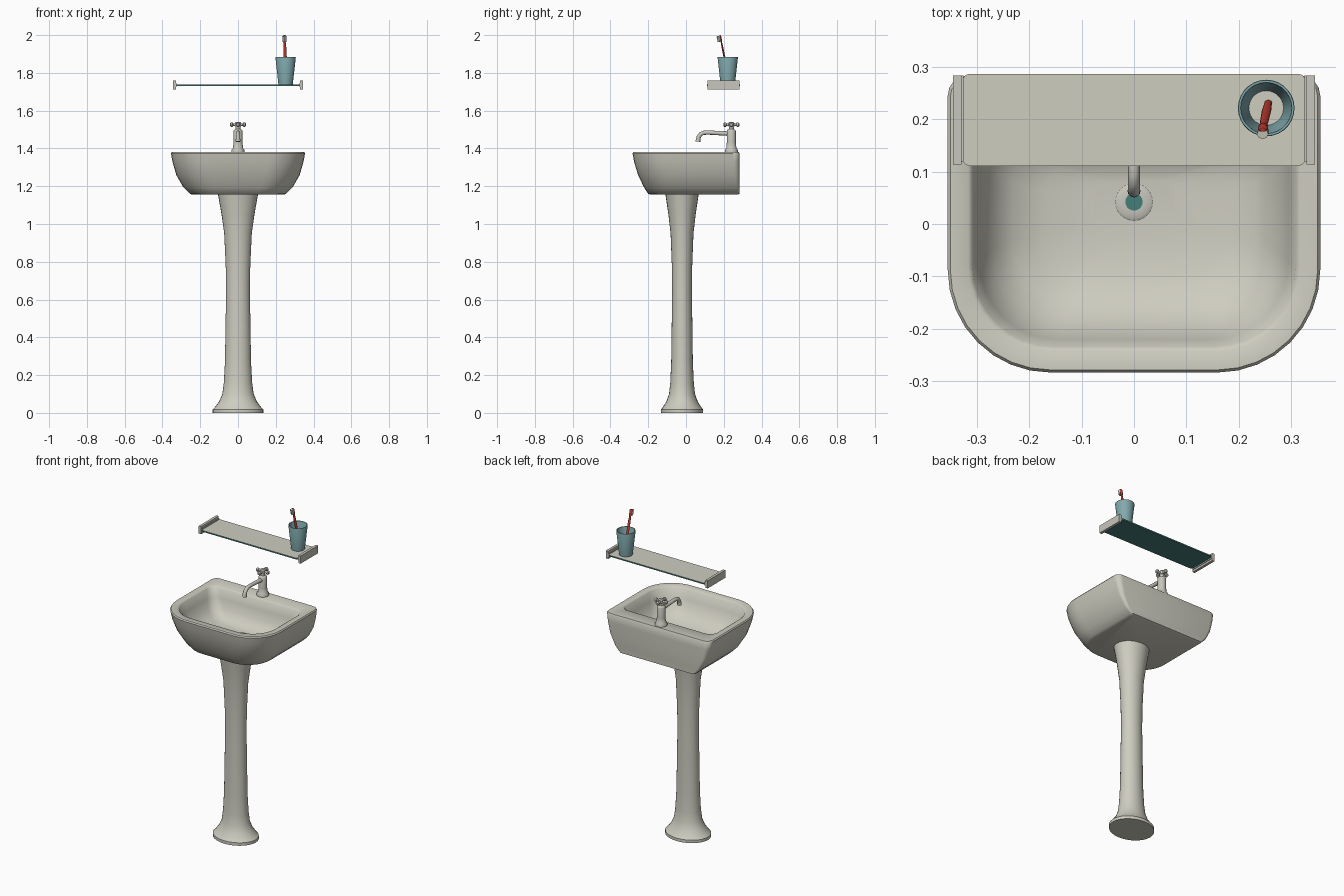
import bpy, bmesh, math
from mathutils import Vector

if "Cube" in bpy.data.objects:
    bpy.data.objects.remove(bpy.data.objects["Cube"])


def mat(name, rgb):
    m = bpy.data.materials.new(name)
    m.diffuse_color = (*rgb, 1)
    m.use_nodes = True
    m.node_tree.nodes["Principled BSDF"].inputs["Base Color"].default_value = m.diffuse_color
    return m


CERAMIC = mat("cream ceramic", (0.62, 0.61, 0.53))
METAL = mat("pale metal", (0.58, 0.57, 0.51))
GREEN = mat("green glass", (0.06, 0.21, 0.19))
BLUE = mat("blue plastic", (0.22, 0.40, 0.42))
RED = mat("red plastic", (0.52, 0.045, 0.03))


def finish(name, bm, mats, angle=40):
    bmesh.ops.recalc_face_normals(bm, faces=bm.faces)
    me = bpy.data.meshes.new(name)
    bm.to_mesh(me)
    bm.free()
    ob = bpy.data.objects.new(name, me)
    bpy.context.collection.objects.link(ob)
    for m in mats:
        me.materials.append(m)
    bpy.ops.object.select_all(action='DESELECT')
    ob.select_set(True)
    bpy.context.view_layer.objects.active = ob
    if angle:
        bpy.ops.object.shade_smooth_by_angle(angle=math.radians(angle))
    return ob


def loft(name, rings, m, caps=(True, True), angle=40):
    bm = bmesh.new()
    vs = [[bm.verts.new(p) for p in r] for r in rings]
    n = len(vs[0])
    for a, b in zip(vs, vs[1:]):
        for i in range(n):
            j = (i + 1) % n
            bm.faces.new((a[i], a[j], b[j], b[i]))
    if caps[0]:
        bm.faces.new(vs[0][::-1])
    if caps[1]:
        bm.faces.new(vs[-1])
    return finish(name, bm, [m], angle)


def ellipse(cx, cy, z, rx, ry=None, n=24):
    ry = ry or rx
    return [(cx + rx * math.cos(2 * math.pi * i / n), cy + ry * math.sin(2 * math.pi * i / n), z) for i in range(n)]


def tube(name, path, m, n=12, squash=1.0):
    """Sweep of (point, radius) pairs."""
    pts = [Vector(p) for p, r in path]
    rings = []
    for k, (p, r) in enumerate(path):
        t = (pts[min(k + 1, len(pts) - 1)] - pts[max(k - 1, 0)]).normalized()
        u = Vector((1, 0, 0)) if abs(t.x) < 0.9 else Vector((0, 1, 0))
        u = (u - t * u.dot(t)).normalized()
        v = t.cross(u)
        rings.append([pts[k] + r * (u * math.cos(a) + v * squash * math.sin(a))
                      for a in (2 * math.pi * i / n for i in range(n))])
    return loft(name, rings, m)


def box(name, x0, x1, y0, y1, z0, z1, mats, bevel=0):
    bm = bmesh.new()
    bmesh.ops.create_cube(bm, size=1)
    for v in bm.verts:
        v.co = ((x0 + x1) / 2 + v.co.x * (x1 - x0), (y0 + y1) / 2 + v.co.y * (y1 - y0), (z0 + z1) / 2 + v.co.z * (z1 - z0))
    if bevel:
        edges = [e for e in bm.edges if abs(e.verts[0].co.z - e.verts[1].co.z) > 1e-4]
        bmesh.ops.bevel(bm, geom=edges, offset=bevel, segments=3, profile=0.5, affect='EDGES')
    return finish(name, bm, mats, 30)


def d_ring(z, hx, yf, yb, rf, rb):
    """Rounded D outline: large front corners, small back corners."""
    out = []
    for cx, cy, r, start, n in ((hx - rb, yb - rb, rb, 0, 4), (-hx + rb, yb - rb, rb, 90, 4),
                                (-hx + rf, yf + rf, rf, 180, 8), (hx - rf, yf + rf, rf, 270, 8)):
        for i in range(n + 1):
            a = math.radians(start + 90 * i / n)
            out.append((cx + r * math.cos(a), cy + r * math.sin(a), z))
    return out


# basin: outside from the bottom up, over the rim, then down the bowl
loft("basin", [d_ring(*r) for r in (
    (1.155, 0.240, -0.188, 0.273, 0.14, 0.012),
    (1.160, 0.255, -0.200, 0.283, 0.15, 0.014),
    (1.195, 0.290, -0.223, 0.283, 0.17, 0.018),
    (1.260, 0.327, -0.254, 0.283, 0.185, 0.025),
    (1.330, 0.347, -0.275, 0.283, 0.19, 0.032),
    (1.374, 0.355, -0.283, 0.283, 0.195, 0.038),
    (1.381, 0.350, -0.278, 0.279, 0.19, 0.036),
    (1.381, 0.316, -0.242, 0.194, 0.16, 0.050),
    (1.375, 0.308, -0.234, 0.187, 0.155, 0.050),
    (1.320, 0.295, -0.220, 0.178, 0.15, 0.055),
    (1.265, 0.270, -0.190, 0.162, 0.14, 0.060),
    (1.230, 0.232, -0.150, 0.140, 0.12, 0.060),
    (1.211, 0.170, -0.095, 0.110, 0.08, 0.050),
    (1.205, 0.080, -0.030, 0.085, 0.04, 0.030))], CERAMIC, angle=45)

# pedestal
loft("pedestal", [ellipse(0, -0.021, z, r, r * 0.83, 28) for z, r in (
    (0, 0.135), (0.018, 0.135), (0.026, 0.126), (0.06, 0.100), (0.10, 0.083), (0.16, 0.075), (0.27, 0.069),
    (0.45, 0.066), (0.65, 0.063), (0.78, 0.065), (0.95, 0.073), (1.05, 0.087), (1.157, 0.106))], CERAMIC)

# drain
loft("drain_ring", [ellipse(0, 0.042, z, r) for z, r in (
    (1.203, 0.036), (1.208, 0.036), (1.211, 0.031), (1.211, 0.016))], METAL)
loft("drain_hole", [ellipse(0, 0.042, z, 0.0165) for z in (1.209, 1.2125)], GREEN)

# tap body, spout and cross handle
TY = 0.24
loft("tap_body", [ellipse(0, TY, z, r) for z, r in (
    (1.378, 0.034), (1.393, 0.034), (1.402, 0.027), (1.43, 0.024), (1.49, 0.024), (1.498, 0.021),
    (1.503, 0.013), (1.515, 0.013), (1.517, 0.016), (1.535, 0.016), (1.541, 0.010))], METAL)
tube("tap_spout", [((0, y, z), r) for y, z, r in (
    (0.235, 1.478, 0.012), (0.12, 1.484, 0.011), (0.095, 1.483, 0.011), (0.078, 1.476, 0.011),
    (0.068, 1.462, 0.0115), (0.064, 1.448, 0.012), (0.063, 1.436, 0.0125))], METAL)
for i in range(4):
    a = math.pi / 2 * i
    d = Vector((math.cos(a), math.sin(a), 0))
    c = Vector((0, TY, 1.526))
    tube("tap_handle_arm", [(c + d * s, r) for s, r in (
        (0.008, 0.007), (0.025, 0.007), (0.028, 0.011), (0.037, 0.012), (0.042, 0.007))], METAL)

# glass shelf: pale top, green edges and underside
shelf = box("glass_shelf", -0.326, 0.326, 0.111, 0.286, 1.731, 1.739, [GREEN, CERAMIC], 0.012)
for p in shelf.data.polygons:
    p.material_index = 1 if p.normal.z > 0.5 else 0

# shelf brackets: side rail with end flanges
for s in (-1, 1):
    x0, x1 = sorted((s * 0.325, s * 0.343))
    box("shelf_bracket", x0, x1, 0.118, 0.283, 1.724, 1.746, [METAL])
    x0, x1 = sorted((s * 0.329, s * 0.345))
    box("shelf_bracket_plate", x0, x1, 0.113, 0.283, 1.712, 1.759, [METAL])

# cup, open at the bottom where it stands on the shelf
CX, CY = 0.252, 0.221
loft("cup", [ellipse(CX, CY, z, r, n=28) for z, r in (
    (1.739, 0.034), (1.739, 0.038), (1.882, 0.054), (1.885, 0.053), (1.885, 0.049), (1.882, 0.048), (1.739, 0.033))],
    BLUE, caps=(False, False))

# toothbrush leaning on the cup's front
base, tip = Vector((0.256, 0.232, 1.742)), Vector((0.245, 0.180, 1.999))
at = lambda t: base.lerp(tip, t)
tube("toothbrush", [(at(t), r) for t, r in (
    (0, 0.007), (0.3, 0.009), (0.75, 0.008), (0.85, 0.006), (0.87, 0.009), (0.985, 0.009), (1, 0.006))], RED, 10, 0.6)
tube("toothbrush_bristles", [(at(t) + Vector((0, -0.009, -0.001)), 0.011) for t in (0.87, 0.99)], CERAMIC, 8, 0.9)
